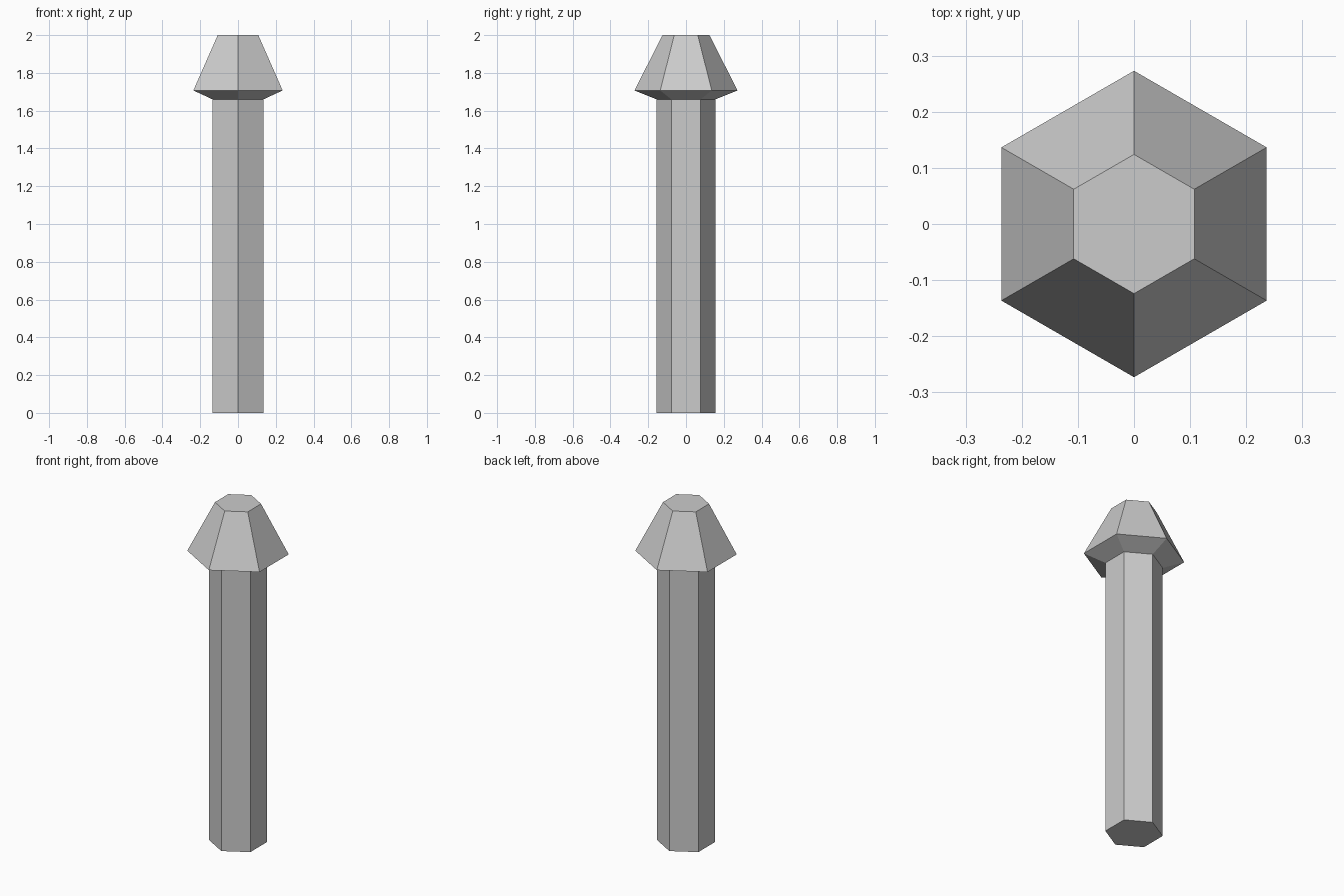
import bpy, bmesh
from math import sin, cos, tau

if "Cube" in bpy.data.objects:
    bpy.data.objects.remove(bpy.data.objects["Cube"])

SIDES = 6


def hex_part(name, rings, cap_bottom=False, cap_top=False):
    """Stack six-sided rings given as (radius, z), corners pointing along y."""
    bm = bmesh.new()
    loops = [[bm.verts.new((r * sin(tau * i / SIDES), -r * cos(tau * i / SIDES), z))
              for i in range(SIDES)] for r, z in rings]
    for low, high in zip(loops, loops[1:]):
        for i in range(SIDES):
            j = (i + 1) % SIDES
            bm.faces.new((low[i], low[j], high[j], high[i]))
    if cap_bottom:
        bm.faces.new(loops[0][::-1])
    if cap_top:
        bm.faces.new(loops[-1])
    mesh = bpy.data.meshes.new(name)
    bm.to_mesh(mesh)
    bm.free()
    obj = bpy.data.objects.new(name, mesh)
    bpy.context.collection.objects.link(obj)
    return obj


# Straight post, open where it joins the cap
hex_part("post", [(0.156, 0), (0.156, 1.66)], cap_bottom=True)

# Flared cap: sloping underside, wide rim, tapered sides, flat top
hex_part("cap", [(0.156, 1.66), (0.273, 1.707), (0.124, 2.0)], cap_top=True)
